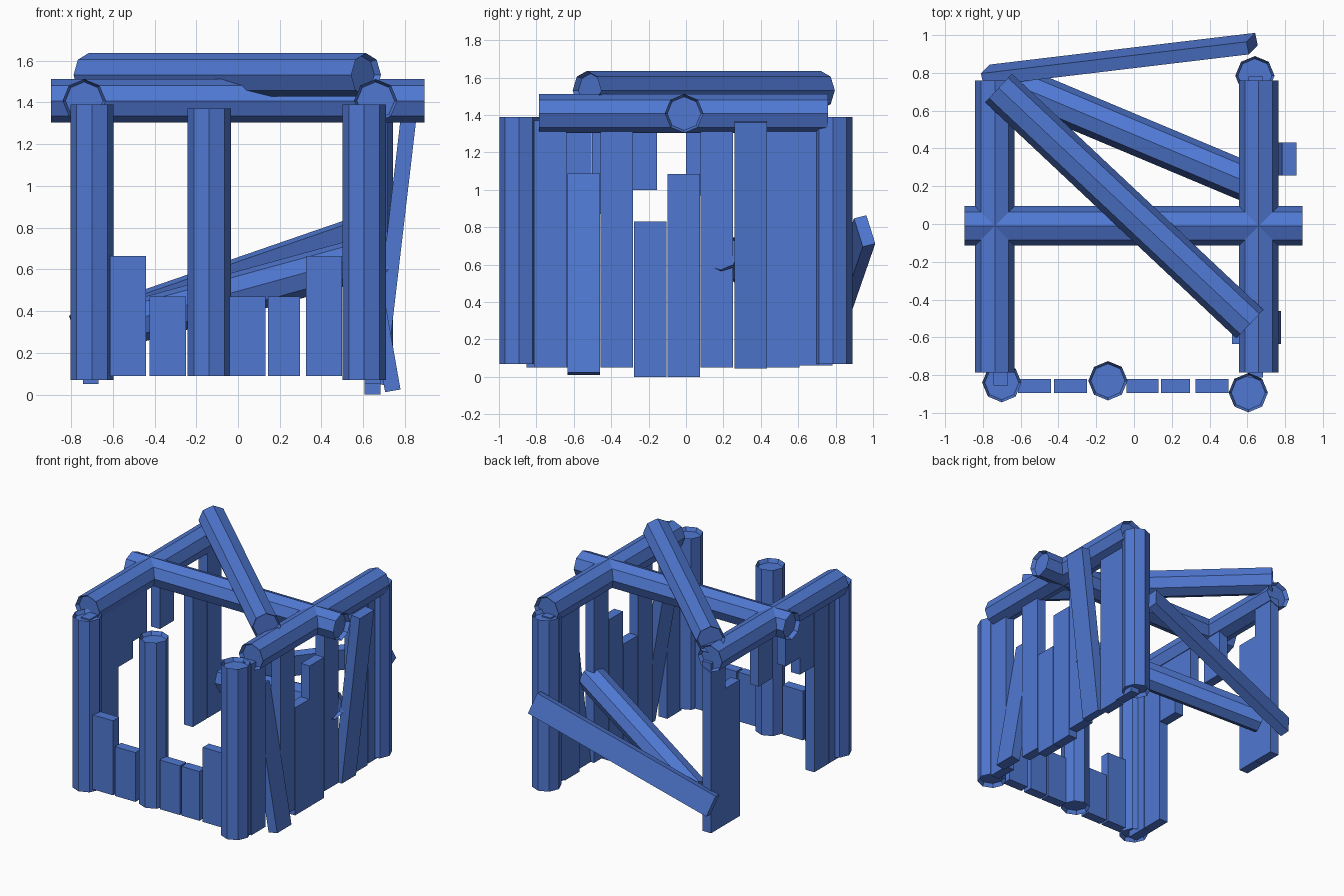
import bpy
import bmesh
from mathutils import Vector, Matrix

if "Cube" in bpy.data.objects:
    bpy.data.objects.remove(bpy.data.objects["Cube"], do_unlink=True)

wood = bpy.data.materials.new("blue_wood")
wood.use_nodes = True
BLUE = (0.08, 0.19, 0.65, 1)
wood.diffuse_color = BLUE
wood.node_tree.nodes["Principled BSDF"].inputs["Base Color"].default_value = BLUE

UP = Vector((0, 0, 1))
X_AXIS = Vector((1, 0, 0))
Y_AXIS = Vector((0, 1, 0))


def frame(a, b, side):
    """Matrix at the middle of a-b: local z along it, local x close to side."""
    d = (b - a).normalized()
    u = (side - d * side.dot(d)).normalized()
    v = d.cross(u)
    m = Matrix((u, v, d)).transposed().to_4x4()
    m.translation = (a + b) / 2
    return m


def finish(name, bm):
    bmesh.ops.recalc_face_normals(bm, faces=bm.faces)
    mesh = bpy.data.meshes.new(name)
    bm.to_mesh(mesh)
    bm.free()
    mesh.materials.append(wood)
    bpy.context.collection.objects.link(bpy.data.objects.new(name, mesh))


def log(name, a, b, radius=0.104):
    """Eight-sided log with a sunken face at each end."""
    a, b = Vector(a), Vector(b)
    d = b - a
    side = X_AXIS if abs(d.normalized().z) > 0.9 else d.cross(UP)
    bm = bmesh.new()
    bmesh.ops.create_cone(bm, cap_ends=True, segments=8, radius1=radius,
                          radius2=radius, depth=d.length)
    caps = [f for f in bm.faces if len(f.verts) == 8]
    bmesh.ops.inset_individual(bm, faces=caps, thickness=0.014)
    for f in caps:
        bmesh.ops.translate(bm, verts=f.verts, vec=f.normal * -0.03)
    # Put a corner of the octagon on the side axis
    corner = max((v.co for v in bm.verts), key=lambda c: c.x)
    turn = Matrix.Rotation(-Vector((corner.x, corner.y)).angle_signed(Vector((1, 0))), 4, "Z")
    if abs(corner.y) > 0.001:
        bm.transform(turn)
    bm.transform(frame(a, b, side))
    finish(name, bm)


def plank(name, a, b, side, width=0.174, thick=0.075):
    """Board from a to b, its width along side."""
    a, b = Vector(a), Vector(b)
    bm = bmesh.new()
    bmesh.ops.create_cube(bm, size=1)
    bm.transform(frame(a, b, side) @ Matrix.Diagonal((width, thick, (b - a).length, 1)))
    finish(name, bm)


# Upright posts
for name, x, y, low, high in (
        ("front_right_post", -0.70, -0.84, 0.07, 1.39),
        ("front_middle_post", -0.138, -0.83, 0.09, 1.37),
        ("front_left_post", 0.605, -0.893, 0.07, 1.39),
        ("back_left_post", 0.64, 0.785, 0.07, 1.39)):
    log(name, (x, y, low), (x, y, high))

# Roof beams
BEAM_Z = 1.408
log("right_beam", (-0.737, -0.785, BEAM_Z), (-0.737, 0.76, BEAM_Z))
log("left_beam", (0.66, -0.785, BEAM_Z), (0.66, 0.76, BEAM_Z))
log("cross_beam", (-0.897, -0.01, BEAM_Z), (0.893, -0.01, BEAM_Z))
log("fallen_roof_beam", (-0.717, 0.72, 1.532), (0.614, -0.53, 1.532))
log("fallen_back_log", (-0.60, 0.725, 0.32), (0.675, 0.19, 0.67))

# Low front fence: centre x, width, top
for i, (x, w, top) in enumerate((
        (-0.527, 0.174, 0.665), (-0.337, 0.174, 0.47), (0.045, 0.172, 0.47),
        (0.22, 0.152, 0.47), (0.412, 0.174, 0.665))):
    plank(f"fence_plank_{i + 1}", (x, -0.857, 0.09), (x, -0.857, top), X_AXIS, w)

# Side walls: centre y, bottom, top
EAVE = 1.37
walls = {
    "left": (0.645, ((-0.725, 0.05, EAVE), (-0.37, 0.05, EAVE), (-0.192, 0, 0.83),
                     (-0.013, 0, 1.085), (0.165, 0.05, EAVE), (0.52, 0.05, EAVE),
                     (0.695, 0.06, EAVE))),
    "right": (-0.705, ((-0.767, 0.05, EAVE), (-0.591, 0.05, EAVE), (-0.415, 0.87, EAVE),
                       (-0.242, 1.0, EAVE), (0.088, 0.97, EAVE), (0.49, 0.06, 1.11),
                       (0.668, 0.06, EAVE))),
}
for label, (x, boards) in walls.items():
    for i, (y, low, high) in enumerate(boards):
        plank(f"{label}_wall_plank_{i + 1}", (x, y, low), (x, y, high), Y_AXIS)

# Loose boards
plank("loose_front_plank", (0.742, -0.547, 0.018), (0.555, -0.547, 1.08), Y_AXIS)
plank("loose_back_plank", (0.668, 0.345, 0.05), (0.822, 0.345, 1.365), Y_AXIS)
plank("slanted_back_plank", (-0.78, 0.787, 0.295), (0.625, 0.955, 0.78),
      Vector((0, -0.25, 1)), 0.165, 0.07)
